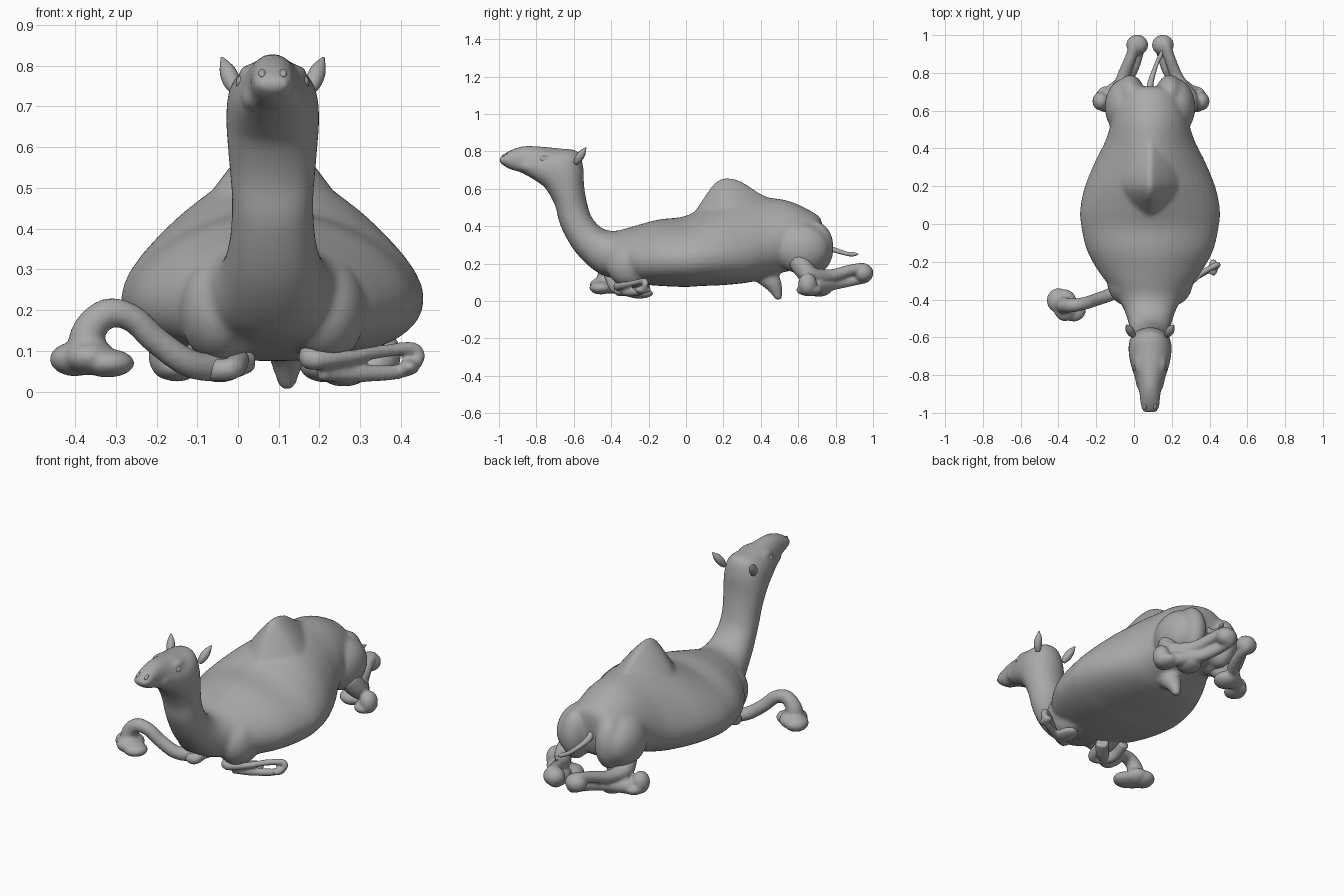
import bpy, bmesh, math
from mathutils import Vector, Matrix

cube = bpy.data.objects.get("Cube")
if cube:
    bpy.data.objects.remove(cube, do_unlink=True)

MID = 0.085  # the spine runs along this x

hide = bpy.data.materials.new("grey hide")
hide.use_nodes = True
hide.diffuse_color = (0.4, 0.4, 0.4, 1)
hide.node_tree.nodes["Principled BSDF"].inputs["Base Color"].default_value = (0.4, 0.4, 0.4, 1)


def spline(rows, steps):
    """Catmull-Rom interpolation of equal-length tuples."""
    out = []
    for i in range(len(rows) - 1):
        quad = [rows[max(i - 1, 0)], rows[i], rows[i + 1], rows[min(i + 2, len(rows) - 1)]]
        for s in range(steps):
            t = s / steps
            out.append([b + t / 2 * (c - a + t * (2 * a - 5 * b + 4 * c - d + t * (3 * b - a - 3 * c + d)))
                        for a, b, c, d in zip(*quad)])
    out.append(list(rows[-1]))
    return out


def skin_rings(bm, rings):
    loops = [[bm.verts.new(p) for p in ring] for ring in rings]
    n = len(loops[0])
    for low, high in zip(loops, loops[1:]):
        for i in range(n):
            j = (i + 1) % n
            bm.faces.new((low[i], low[j], high[j], high[i]))
    bm.faces.new(loops[0][::-1])
    bm.faces.new(loops[-1])


def power(value, exponent):
    return math.copysign(abs(value) ** exponent, value)


def trunk(bm, rows, sides=40):
    """Rings given by back point, belly point, half width and ridge sharpness."""
    rings = []
    for yt, zt, yb, zb, width, sharp in spline(rows, 5):
        top, base = Vector((MID, yt, zt)), Vector((MID, yb, zb))
        middle = base.lerp(top, 0.5 - 0.6 * (sharp - 1))
        ring = []
        for k in range(sides):
            a = math.tau * k / sides
            up = math.sin(a) >= 0
            e = sharp if up else 0.85
            arm = (top if up else base) - middle
            ring.append(middle + arm * abs(math.sin(a)) ** e
                        + Vector((width * power(math.cos(a), e), 0, 0)))
        rings.append(ring)
    skin_rings(bm, rings)


def tube(bm, points, sides=14):
    """Tapered limb through (x, y, z, radius) points."""
    path = spline(points, 6)
    spots = [Vector(p[:3]) for p in path]
    rings, side = [], None
    for i, spot in enumerate(spots):
        along = (spots[min(i + 1, len(spots) - 1)] - spots[max(i - 1, 0)]).normalized()
        side = along.orthogonal() if side is None else side - along * side.dot(along)
        side.normalize()
        other = along.cross(side)
        rings.append([spot + path[i][3] * (side * math.cos(math.tau * k / sides)
                                           + other * math.sin(math.tau * k / sides))
                      for k in range(sides)])
    skin_rings(bm, rings)


def blob(bm, place, size, tilt=0):
    shape = Matrix.Translation(place) @ Matrix.Rotation(tilt, 4, 'X') @ Matrix.Diagonal((*size, 1))
    bmesh.ops.create_uvsphere(bm, u_segments=24, v_segments=16, radius=1, matrix=shape)


def finish(name, bm, voxel=None, soften=3):
    bmesh.ops.recalc_face_normals(bm, faces=bm.faces)
    mesh = bpy.data.meshes.new(name)
    bm.to_mesh(mesh)
    bm.free()
    obj = bpy.data.objects.new(name, mesh)
    bpy.context.collection.objects.link(obj)
    mesh.materials.append(hide)
    if voxel:
        fuse = obj.modifiers.new("fuse", 'REMESH')
        fuse.mode, fuse.voxel_size, fuse.use_smooth_shade = 'VOXEL', voxel, True
        relax = obj.modifiers.new("relax", 'SMOOTH')
        relax.factor, relax.iterations = 0.5, soften
    mesh.polygons.foreach_set("use_smooth", [True] * len(mesh.polygons))


# Torso, neck and head fused into one skin
torso = [
    (.73, .38, .72, .26, .08, 1), (.72, .44, .7, .2, .12, 1), (.67, .48, .65, .17, .17, 1.05),
    (.55, .535, .55, .16, .2, 1.1), (.42, .555, .44, .13, .24, 1.2), (.32, .56, .34, .1, .29, 1.25),
    (.2, .54, .2, .085, .345, 1.25), (.08, .49, .08, .08, .37, 1.2), (-.02, .45, 0, .075, .365, 1.15),
    (-.15, .435, -.13, .08, .335, 1.15), (-.28, .4, -.24, .09, .27, 1.15), (-.38, .375, -.34, .11, .19, 1.1)]
neck_and_head = [
    (-.45, .39, -.47, .15, .135, 1), (-.505, .45, -.59, .26, .108, 1), (-.53, .53, -.67, .4, .1, 1),
    (-.545, .62, -.7, .51, .107, 1), (-.55, .72, -.75, .6, .114, 1), (-.58, .8, -.8, .64, .11, 1),
    (-.67, .815, -.85, .67, .092, 1), (-.77, .825, -.89, .69, .068, 1), (-.87, .828, -.93, .7, .055, 1),
    (-.95, .8, -.97, .72, .05, 1), (-1, .765, -1, .745, .037, 1)]
hump = [(.5, .53, .5, .3, .1, 1.4), (.4, .575, .4, .3, .18, 1.6), (.32, .628, .32, .3, .23, 1.7),
        (.26, .655, .26, .3, .24, 1.7), (.2, .66, .2, .3, .24, 1.7), (.15, .63, .16, .3, .22, 1.7),
        (.1, .56, .11, .3, .18, 1.6), (.04, .47, .06, .3, .1, 1.4)]
bm = bmesh.new()
trunk(bm, torso + neck_and_head)
trunk(bm, hump)
for s in (-1, 1):
    blob(bm, (MID + s * .13, -.29, .2), (.1, .14, .13))          # shoulder
    blob(bm, (MID + s * .135, .62, .28), (.105, .15, .135))      # thigh
    blob(bm, (MID + s * .105, .69, .285), (.075, .1, .14))       # rump flap
    blob(bm, (MID + s * .064, -.74, .78), (.02, .05, .022))      # brow
    blob(bm, (MID + s * .05, -.8, .72), (.03, .09, .035))        # cheek
tube(bm, [(.11, .41, .15, .06), (.12, .46, .1, .05), (.12, .485, .05, .034), (.12, .498, .005, .018)])
finish("body", bm, .011, 9)

# Eyes, ears and nostrils, mirrored about the spine
for s, label in ((1, "left"), (-1, "right")):
    bm = bmesh.new()
    blob(bm, (MID + s * .08, -.755, .758), (.01, .024, .017))
    finish(label + "_eye", bm)
    bm = bmesh.new()
    tube(bm, [(MID + s * .088, -.59, .735, .012), (MID + s * .1, -.575, .76, .021),
              (MID + s * .112, -.555, .79, .019), (MID + s * .125, -.535, .82, .003)])
    finish(label + "_ear", bm)
    bm = bmesh.new()
    blob(bm, (MID + s * .026, -.968, .782), (.009, .018, .006), .5)
    finish(label + "_nostril", bm)

# Right foreleg, arched out to the side with a splayed two-toed foot
bm = bmesh.new()
tube(bm, [(.02, -.24, .08, .035), (-.04, -.31, .06, .035), (-.12, -.37, .07, .035), (-.2, -.4, .125, .034),
          (-.26, -.42, .18, .034), (-.32, -.43, .192, .037), (-.365, -.43, .15, .042), (-.37, -.43, .09, .055)])
blob(bm, (-.4, -.405, .08), (.062, .065, .042))
blob(bm, (-.32, -.455, .07), (.066, .062, .035))
blob(bm, (-.365, -.43, .085), (.065, .085, .045))
finish("right_foreleg", bm, .008)

# Folded right knee under the chest
bm = bmesh.new()
tube(bm, [(-.1, -.2, .1, .03), (-.1, -.3, .06, .03), (-.02, -.36, .055, .028), (0, -.28, .08, .03)])
finish("right_knee", bm, .008)

# Left foreleg, doubled back on itself with the foot out to the side
bm = bmesh.new()
tube(bm, [(.2, -.25, .11, .035), (.18, -.36, .08, .028), (.27, -.33, .085, .018), (.36, -.26, .1, .016),
          (.43, -.22, .105, .017), (.44, -.22, .078, .017), (.4, -.24, .05, .018), (.3, -.29, .045, .022),
          (.2, -.33, .05, .025)])
blob(bm, (.26, -.25, .04), (.055, .075, .027))
blob(bm, (.42, -.23, .06), (.025, .045, .02))
finish("left_foreleg", bm, .008)

# Hind legs: shank to hock behind the rump, cannon back to the foot
for s, label, knee, foot in ((1, "left", .29, .33), (-1, "right", -.08, -.15)):
    hock = MID + s * .068
    bm = bmesh.new()
    tube(bm, [(knee - s * .03, .6, .22, .06), (knee, .66, .14, .05), (MID + s * .145, .77, .135, .035),
              (hock + s * .035, .88, .165, .03), (hock + s * .01, .955, .172, .03),
              (hock - s * .01, .965, .13, .03), (hock - s * .005, .9, .11, .028),
              (MID + s * .11, .79, .09, .032), (foot - s * .02, .69, .07, .04)])
    blob(bm, (hock, .948, .15), (.058, .054, .05))
    blob(bm, (foot, .66, .06), (.055, .07, .035))
    blob(bm, (foot + s * .025, .65, .09), (.045, .05, .06))
    blob(bm, (MID + s * .13, .71, .065), (.065, .07, .042))
    finish(label + "_hind_leg", bm, .008)

# Tail
bm = bmesh.new()
tube(bm, [(MID, .7, .33, .02), (.088, .75, .29, .016), (.12, .85, .255, .011),
          (.14, .89, .25, .012), (.15, .92, .25, .004)])
finish("tail", bm)
